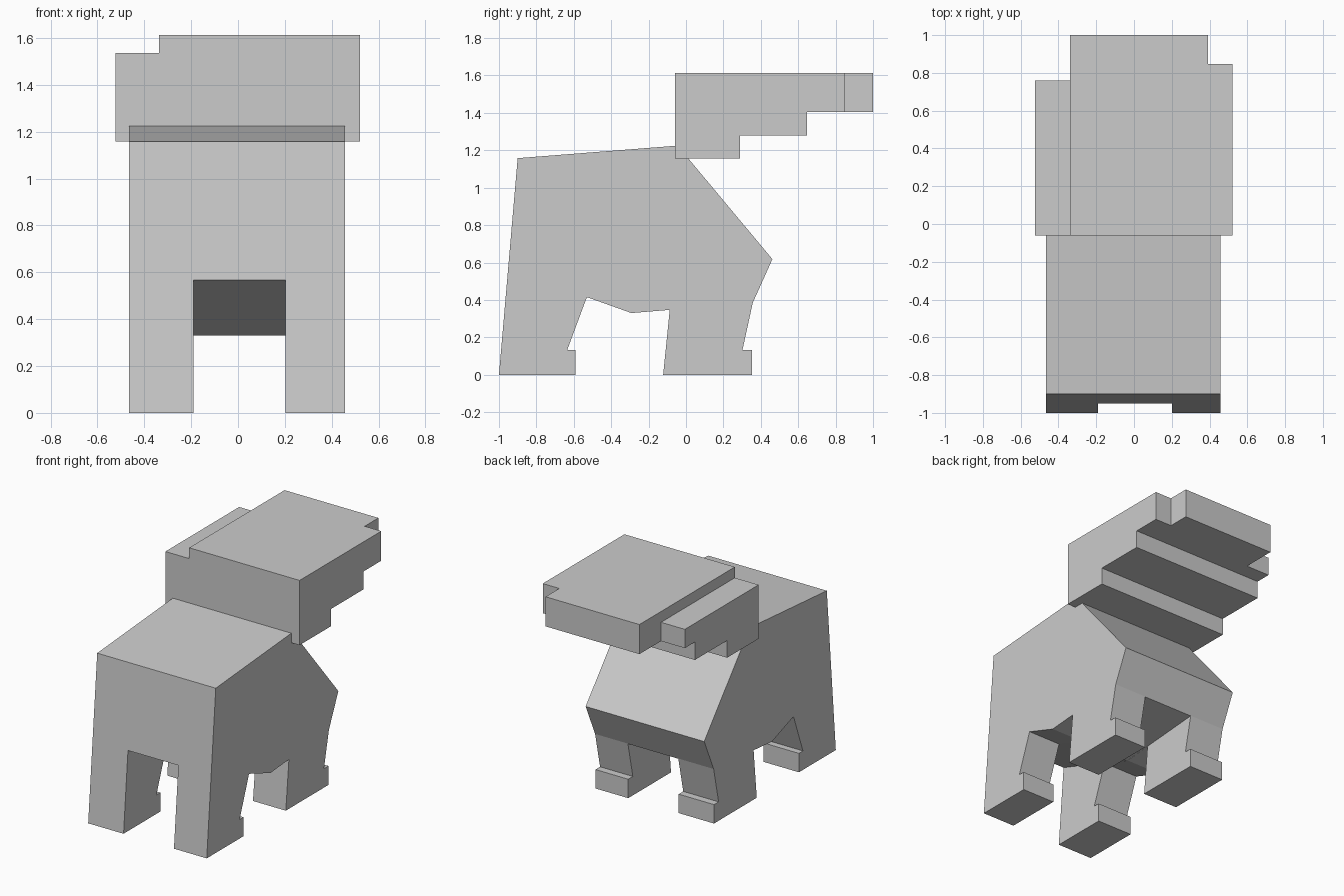
import bpy, bmesh

if "Cube" in bpy.data.objects:
    bpy.data.objects.remove(bpy.data.objects["Cube"])


def extrude(name, profile, x0, x1):
    """Solid from a (y, z) side profile, spanning x0..x1."""
    bm = bmesh.new()
    face = bm.faces.new([bm.verts.new((x0, y, z)) for y, z in profile])
    new = bmesh.ops.extrude_face_region(bm, geom=[face])["geom"]
    moved = [v for v in new if isinstance(v, bmesh.types.BMVert)]
    bmesh.ops.translate(bm, vec=(x1 - x0, 0, 0), verts=moved)
    bmesh.ops.recalc_face_normals(bm, faces=bm.faces)
    mesh = bpy.data.meshes.new(name)
    bm.to_mesh(mesh)
    bm.free()
    ob = bpy.data.objects.new(name, mesh)
    bpy.context.collection.objects.link(ob)
    return ob


def cut(target, cutter):
    """Subtract a cutter, apply the result and remove the cutter."""
    mod = target.modifiers.new("cut", "BOOLEAN")
    mod.operation = "DIFFERENCE"
    mod.solver = "EXACT"
    mod.object = cutter
    cutter.hide_render = True
    bpy.context.view_layer.objects.active = target
    bpy.ops.object.modifier_apply(modifier=mod.name)
    bpy.data.objects.remove(cutter, do_unlink=True)


def box(y0, y1, z0, z1):
    return [(y0, z0), (y1, z0), (y1, z1), (y0, z1)]


# Torso and four legs: full side silhouette, feet included
body = extrude("body_and_legs", [
    (-1.0, 0), (-0.59, 0), (-0.59, 0.133), (-0.635, 0.133), (-0.53, 0.415),
    (-0.292, 0.33), (-0.087, 0.347), (-0.122, 0), (0.353, 0), (0.353, 0.133),
    (0.302, 0.133), (0.357, 0.385), (0.462, 0.618), (-0.045, 1.225),
    (-0.9, 1.158)], -0.465, 0.457)

# Gap between left and right legs, following the sloped belly
cut(body, extrude("leg_gap", [
    (-1.2, -0.2), (0.6, -0.2), (0.6, 0.403), (-0.292, 0.331),
    (-0.951, 0.567), (-1.2, 0.656)], -0.19, 0.202))

# Head with stepped jaw
head = extrude("head", [
    (-0.06, 1.157), (0.29, 1.157), (0.29, 1.278), (0.648, 1.278),
    (0.648, 1.404), (1.0, 1.404), (1.0, 1.612), (-0.06, 1.612)], -0.523, 0.521)

# Lower left ledge, its shorter end, and the right snout notch
cut(head, extrude("ledge_cut", box(-0.3, 1.2, 1.536, 1.8), -0.8, -0.338))
cut(head, extrude("ledge_end_cut", box(0.76, 1.2, 1.0, 1.8), -0.8, -0.338))
cut(head, extrude("snout_cut", box(0.847, 1.2, 1.0, 1.8), 0.392, 0.8))
